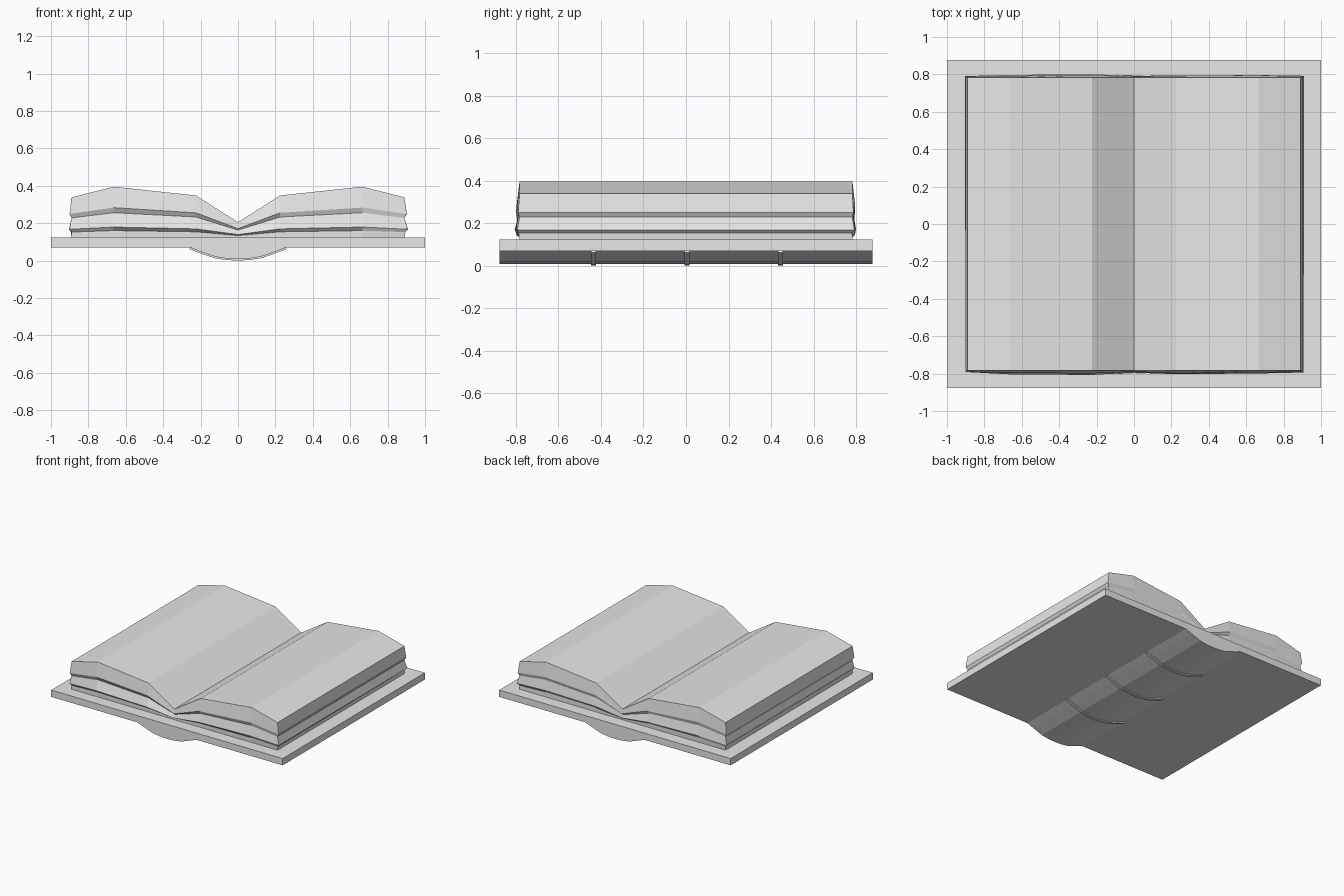
import bpy
import random

random.seed(4)

old = bpy.data.objects.get("Cube")
if old:
    bpy.data.objects.remove(old, do_unlink=True)

grey = bpy.data.materials.new("plain_grey")
grey.use_nodes = True
grey.diffuse_color = (0.8, 0.8, 0.8, 1)
grey.node_tree.nodes["Principled BSDF"].inputs["Base Color"].default_value = (0.8, 0.8, 0.8, 1)

COVER_BOTTOM, COVER_TOP, COVER_DEPTH = 0.069, 0.122, 0.877


def make_object(name, verts, faces):
    mesh = bpy.data.meshes.new(name)
    mesh.from_pydata(verts, [], faces)
    mesh.materials.append(grey)
    obj = bpy.data.objects.new(name, mesh)
    bpy.context.collection.objects.link(obj)
    return obj


def extrude_profile(name, profile, y0, y1):
    """Prism along y from an (x, z) outline going anticlockwise seen from the front."""
    n = len(profile)
    verts = [(x, y, z) for y in (y0, y1) for x, z in profile]
    faces = [tuple(range(n)), tuple(range(2 * n - 1, n - 1, -1))]
    for i in range(n):
        j = (i + 1) % n
        faces.append((j, i, i + n, j + n))
    return make_object(name, verts, faces)


def mirrored(half):
    """Complete a left-to-centre outline; the last point lies on x = 0."""
    return half + [(-x, z) for x, z in reversed(half[:-1])]


# Flat cover board
extrude_profile("cover", [(-1, COVER_BOTTOM), (1, COVER_BOTTOM), (1, COVER_TOP), (-1, COVER_TOP)],
                -COVER_DEPTH, COVER_DEPTH)

# Rounded spine under the cover, and its three raised bands
spine = mirrored([(-0.255, COVER_BOTTOM), (-0.2, 0.048), (-0.12, 0.02), (-0.06, 0.011), (0, 0.008)])
extrude_profile("spine", spine, -COVER_DEPTH, COVER_DEPTH)
band = [(x * 1.02, z - 0.008) for x, z in spine]
band = [(-0.255, COVER_BOTTOM)] + band + [(0.255, COVER_BOTTOM)]
for i, y in enumerate((-0.435, 0.005, 0.445)):
    extrude_profile(f"spine_band_{i + 1}", band, y - 0.011, y + 0.011)

# Page block: rings stacked from the cover up to the open pages,
# with some layers of paper sticking out unevenly
crest = mirrored([(-0.89, 0.338), (-0.665, 0.395), (-0.225, 0.348), (0, 0.205)])
sway = (0.5, 0.9, 1.1, 0.5, 0.9, 0.9, 0.6)
layers = [(0, 0), (0.14, 0.003), (0.21, 0.02), (0.49, 0), (0.59, 0.016), (1, 0)]
cols = len(crest)
ring = 2 * cols
verts, faces = [], []
for height, out in layers:
    for side in (-1, 1):
        row = []
        for (x, top), amount in zip(crest, sway):
            loose = random.uniform(-0.003, 0.003) if 0 < height < 1 else 0
            y = side * (0.783 + out * amount * (1 if side < 0 else 0.7) + loose)
            if abs(x) > 0.8:
                x += (out * 0.9 + loose) * (1 if x > 0 else -0.7)
            row.append((x, y, COVER_TOP + height * (top - COVER_TOP)))
        verts += row if side < 0 else row[::-1]
for k in range(len(layers) - 1):
    for i in range(ring):
        j = (i + 1) % ring
        a = k * ring
        faces.append((a + i, a + j, a + ring + j, a + ring + i))
last = (len(layers) - 1) * ring
for i in range(cols - 1):
    faces.append((last + i, last + i + 1, last + ring - 2 - i, last + ring - 1 - i))
    faces.append((i + 1, i, ring - 1 - i, ring - 2 - i))
make_object("pages", verts, faces)
